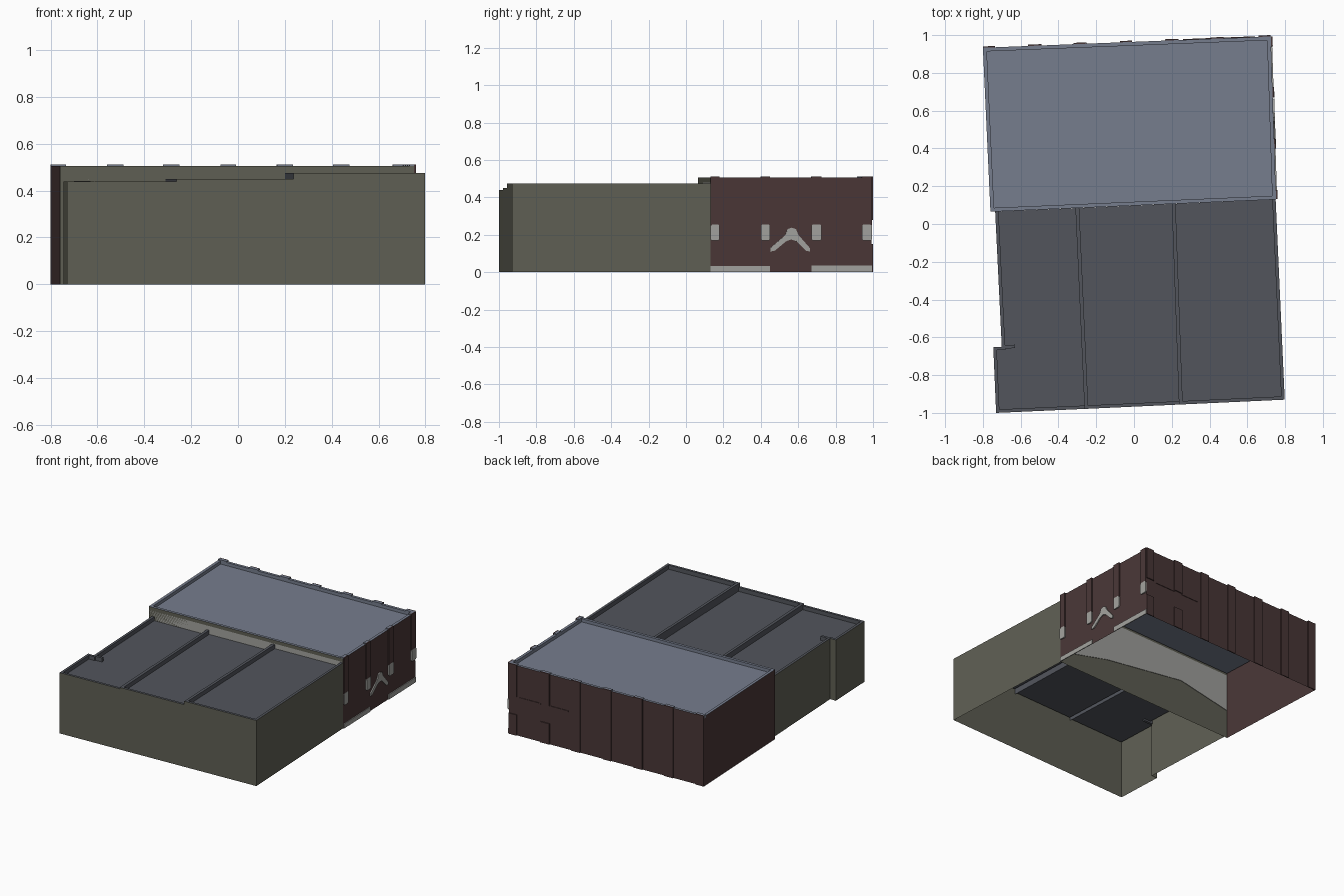
import bpy, bmesh
from mathutils import Vector

if "Cube" in bpy.data.objects:
    bpy.data.objects.remove(bpy.data.objects["Cube"])


def material(name, rgb):
    m = bpy.data.materials.new(name)
    m.diffuse_color = (*rgb, 1)
    m.use_nodes = True
    m.node_tree.nodes["Principled BSDF"].inputs["Base Color"].default_value = m.diffuse_color
    return m


OLIVE = material("olive_wall", (0.115, 0.115, 0.088))
MAROON = material("maroon_brick", (0.068, 0.038, 0.038))
DARK = material("dark_roof", (0.085, 0.091, 0.108))
BLUE = material("blue_grey_roof", (0.18, 0.205, 0.268))
PALE = material("pale_stone", (0.36, 0.36, 0.34))
MATS = [OLIVE, MAROON, DARK, BLUE, PALE]


def finish(bm, name, mats):
    me = bpy.data.meshes.new(name)
    bm.to_mesh(me)
    bm.free()
    ob = bpy.data.objects.new(name, me)
    for m in mats:
        me.materials.append(m)
    bpy.context.collection.objects.link(ob)
    return ob


def inset_polygon(pts, d):
    """Move each edge i of a counter-clockwise polygon inward by d[i]."""
    n, out = len(pts), []
    lines = []
    for i in range(n):
        a, b = Vector(pts[i]), Vector(pts[(i + 1) % n])
        t = (b - a).normalized()
        lines.append((a + Vector((-t.y, t.x)) * d[i], t))
    for i in range(n):
        (p, r), (q, s) = lines[i - 1], lines[i]
        k = (q - p).cross(s) / r.cross(s)
        out.append(p + r * k)
    return out


def roof_shell(name, pts, insets, bases, walls, roof, top, floor):
    """Walls open below, a parapet rim and a sunken roof. A base of None leaves an edge without a wall."""
    bm = bmesh.new()
    n = len(pts)
    inner = inset_polygon(pts, insets)
    t = [bm.verts.new((*p, top)) for p in pts]
    r = [bm.verts.new((*p, top)) for p in inner]
    f = [bm.verts.new((*p, floor)) for p in inner]
    for i in range(n):
        j = (i + 1) % n
        if bases[i] is not None:
            b = [bm.verts.new((*pts[k], bases[i])) for k in (i, j)]
            face = bm.faces.new((b[0], b[1], t[j], t[i]))
            face.material_index = MATS.index(walls[i])
        if insets[i] > 0:
            for quad in ((t[i], t[j], r[j], r[i]), (r[i], r[j], f[j], f[i])):
                bm.faces.new(quad).material_index = MATS.index(roof)
    bm.faces.new(f).material_index = MATS.index(roof)
    bmesh.ops.remove_doubles(bm, verts=bm.verts, dist=1e-5)
    return finish(bm, name, MATS)


def plate(name, wall, axis, profile, depth, mat):
    """Extrude a (coordinate, z) outline outward from a wall a->b."""
    a, b = Vector(wall[0]), Vector(wall[1])
    d = b - a
    out = Vector((d.y, -d.x, 0)).normalized() * depth
    bm = bmesh.new()
    vs = []
    for c, z in profile:
        p = a + d * ((c - a[axis]) / d[axis])
        vs.append(bm.verts.new((p.x, p.y, z)))
    face = bm.faces.new(vs)
    ext = bmesh.ops.extrude_face_region(bm, geom=[face])
    bmesh.ops.translate(bm, vec=out, verts=[v for v in ext["geom"] if isinstance(v, bmesh.types.BMVert)])
    bmesh.ops.recalc_face_normals(bm, faces=bm.faces)
    return finish(bm, name, [mat])


def rect(c0, c1, z0, z1, cut=0.0):
    if not cut:
        return [(c0, z0), (c1, z0), (c1, z1), (c0, z1)]
    return [(c0 + cut, z0), (c1 - cut, z0), (c1, z0 + cut), (c1, z1 - cut),
            (c1 - cut, z1), (c0 + cut, z1), (c0, z1 - cut), (c0, z0 + cut)]


# Rear brick block
rear = [(-0.76, 0.065), (0.752, 0.13), (0.724, 0.993), (-0.80, 0.933)]
roof_shell("rear_block", rear, [0.02] * 4, [0] * 4,
           [OLIVE, MAROON, MAROON, MAROON], BLUE, 0.505, 0.482)

# Front block: three roof bays, each stepping up to the right
left = [(-0.73, -1.0), (-0.262, -0.979), (-0.31, 0.084), (-0.735, 0.066),
        (-0.70, -0.65), (-0.745, -0.65)]
roof_shell("front_left_bay", left, [0.018, 0, 0, 0.018, 0.018, 0.018],
           [0, None, None, 0, 0, 0], [OLIVE] * 6, DARK, 0.44, 0.412)
middle = [(-0.262, -0.979), (0.238, -0.956), (0.20, 0.106), (-0.31, 0.084)]
roof_shell("front_middle_bay", middle, [0.018, 0, 0, 0.02],
           [0, None, None, 0.412], [OLIVE, OLIVE, OLIVE, DARK], DARK, 0.45, 0.42)
right = [(0.238, -0.956), (0.798, -0.93), (0.75, 0.13), (0.20, 0.106)]
roof_shell("front_right_bay", right, [0.018, 0.018, 0, 0.02],
           [0, 0, None, 0.42], [OLIVE, OLIVE, OLIVE, DARK], DARK, 0.475, 0.445)

# Short parapet return at the left-hand jog
plate("parapet_return", ((-0.745, -0.662), (-0.63, -0.657)), 0,
      rect(-0.70, -0.63, 0.40, 0.441), -0.018, DARK)

# Back wall pilasters; the two nearest the right end are interrupted
back = (rear[2], rear[3])
for i, (x0, x1) in enumerate([(-0.80, -0.735), (-0.56, -0.49), (-0.32, -0.25), (-0.075, -0.01),
                              (0.165, 0.235), (0.405, 0.475), (0.66, 0.724)]):
    spans = [(0, 0.15), (0.28, 0.512)] if i > 4 else [(0, 0.512)]
    for z0, z1 in spans:
        plate("back_pilaster", back, 0, rect(x0, x1, z0, z1), 0.007, MAROON)
        if z1 > 0.5:
            plate("back_pilaster_cap", back, 0, rect(x0, x1, 0.49, 0.512), -0.02, BLUE)
for x0, x1 in ((0.26, 0.405), (0.475, 0.64)):
    plate("back_string_course", back, 0, rect(x0, x1, 0.27, 0.28), 0.004, MAROON)

# Right wall pilasters with pale blocks
side = (rear[1], rear[2])
for y0, y1 in ((0.131, 0.18), (0.40, 0.45), (0.67, 0.725), (0.94, 0.993)):
    plate("side_pilaster", side, 1, rect(y0, y1, 0.25, 0.512), 0.008, MAROON)
    plate("side_pilaster_cap", side, 1, rect(y0, y1, 0.49, 0.512), -0.02, BLUE)
    plate("side_stone_block", side, 1, rect(y0, y1, 0.168, 0.255, 0.008), 0.009, PALE)

# Pale plinth either side of the doorway, and the pediment above it
plate("plinth_front", side, 1, rect(0.131, 0.45, 0, 0.033), 0.006, PALE)
plate("plinth_back", side, 1, rect(0.67, 0.993, 0, 0.036), 0.006, PALE)
plate("door_pediment", side, 1,
      [(0.45, 0.11), (0.475, 0.115), (0.535, 0.165), (0.562, 0.175), (0.59, 0.165), (0.64, 0.115),
       (0.663, 0.11), (0.663, 0.128), (0.60, 0.20), (0.588, 0.23), (0.565, 0.238), (0.543, 0.23),
       (0.53, 0.197), (0.452, 0.13)], 0.008, PALE)

# Pale upper area on the inner side of the party wall
plate("party_wall_lining", (rear[0], rear[1]), 0,
      [(-0.755, 0.21), (-0.34, 0.28), (0.33, 0.18), (0.70, 0.09), (0.745, 0.09),
       (0.745, 0.48), (-0.755, 0.48)], -0.004, PALE)
